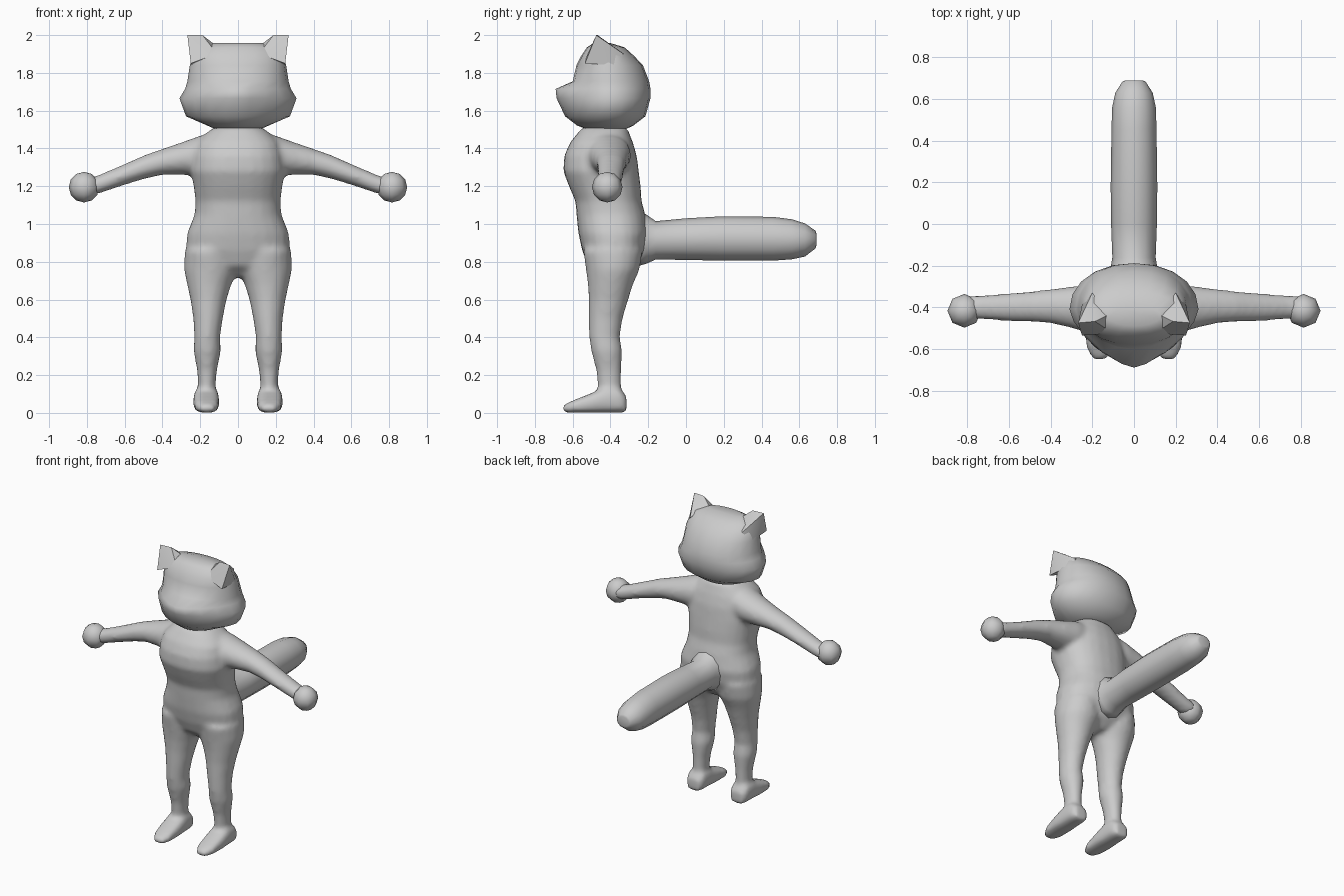
import bpy, bmesh, math

grey = bpy.data.materials.new("plain grey")
grey.diffuse_color = (0.6, 0.6, 0.6, 1)


def spow(v, e):
    return math.copysign(abs(v) ** e, v)


def loft(bm, axis, rows, n=20, p=2.0, side=1):
    """Rows are (t, a0, a1, b0, b1[, widest b, front exponent]) along an axis."""
    rings = []
    for t, a0, a1, b0, b1, *extra in rows:
        mid, front = extra if extra else ((b0 + b1) / 2, p)
        ring = []
        for i in range(n):
            ang = 2 * math.pi * i / n
            c, s = math.cos(ang), math.sin(ang)
            e = 2 / (front if s < 0 else p)
            a = (a0 + a1) / 2 + (a1 - a0) / 2 * spow(c, e)
            b = mid + ((b1 - mid) if s > 0 else (mid - b0)) * spow(s, e)
            co = {"x": (t, a, b), "y": (a, t, b), "z": (a, b, t)}[axis]
            ring.append(bm.verts.new((co[0] * side, co[1], co[2])))
        rings.append(ring)
    for r, q in zip(rings, rings[1:]):
        for i in range(n):
            j = (i + 1) % n
            bm.faces.new((r[i], r[j], q[j], q[i]))
    bm.faces.new(rings[0])
    bm.faces.new(rings[-1])


def finish(bm, name, angle=180):
    bmesh.ops.recalc_face_normals(bm, faces=bm.faces)
    me = bpy.data.meshes.new(name)
    bm.to_mesh(me)
    bm.free()
    me.materials.append(grey)
    ob = bpy.data.objects.new(name, me)
    bpy.context.collection.objects.link(ob)
    bpy.ops.object.select_all(action="DESELECT")
    ob.select_set(True)
    bpy.context.view_layer.objects.active = ob
    bpy.ops.object.shade_smooth_by_angle(angle=math.radians(angle))
    return ob


# Body: torso, legs, feet and arms, fused into one soft skin
bm = bmesh.new()
torso = [(0.72, 0.03, -0.45, -0.31), (0.78, 0.19, -0.52, -0.25),
         (0.86, 0.275, -0.55, -0.215), (0.95, 0.27, -0.57, -0.20),
         (1.05, 0.23, -0.58, -0.215), (1.12, 0.225, -0.585, -0.235),
         (1.2, 0.235, -0.62, -0.24), (1.28, 0.25, -0.65, -0.25),
         (1.36, 0.24, -0.645, -0.26), (1.43, 0.22, -0.615, -0.28),
         (1.48, 0.17, -0.575, -0.30), (1.51, 0.13, -0.55, -0.31)]
loft(bm, "z", [(z, -w, w, f, b) for z, w, f, b in torso], 24, 2.3)

leg = [(0.05, 0.115, 0.215, -0.47, -0.335), (0.14, 0.118, 0.212, -0.468, -0.342),
       (0.22, 0.112, 0.216, -0.475, -0.342), (0.33, 0.09, 0.236, -0.503, -0.337),
       (0.4, 0.095, 0.232, -0.513, -0.35), (0.5, 0.08, 0.237, -0.515, -0.335),
       (0.6, 0.06, 0.252, -0.515, -0.305), (0.68, 0.035, 0.27, -0.52, -0.28),
       (0.76, 0.0, 0.287, -0.53, -0.245), (0.86, 0.01, 0.282, -0.545, -0.23)]
foot = [(-0.655, 0.135, 0.195, 0, 0.04), (-0.6, 0.105, 0.228, 0, 0.065),
        (-0.5, 0.098, 0.238, 0, 0.105), (-0.42, 0.1, 0.236, 0, 0.14),
        (-0.35, 0.103, 0.233, 0, 0.13), (-0.315, 0.12, 0.215, 0, 0.09)]
arm = [(0.1, -0.53, -0.30, 1.28, 1.49), (0.2, -0.53, -0.29, 1.255, 1.468),
       (0.3, -0.50, -0.30, 1.26, 1.432), (0.4, -0.477, -0.313, 1.26, 1.398),
       (0.49, -0.47, -0.323, 1.24, 1.367), (0.6, -0.467, -0.333, 1.207, 1.318),
       (0.74, -0.458, -0.342, 1.16, 1.258), (0.8, -0.455, -0.345, 1.15, 1.24)]
for s in (1, -1):
    loft(bm, "z", leg, side=s)
    loft(bm, "y", foot, p=2.8, side=s)
    loft(bm, "x", arm, side=s)
body = finish(bm, "body")
remesh = body.modifiers.new("fuse", "REMESH")
remesh.mode = "VOXEL"
remesh.voxel_size = 0.016
remesh.use_smooth_shade = True
soft = body.modifiers.new("soften", "SMOOTH")
soft.factor = 0.5
soft.iterations = 6

# Hands: coarse balls
for s, name in ((1, "left_hand"), (-1, "right_hand")):
    bm = bmesh.new()
    bmesh.ops.create_uvsphere(bm, u_segments=8, v_segments=6, radius=0.081)
    bmesh.ops.translate(bm, verts=bm.verts, vec=(0.815 * s, -0.417, 1.195))
    finish(bm, name)

# Tail: straight blunt tube
tail = [(-0.28, 0.13, 0.77, 1.09), (-0.21, 0.112, 0.79, 1.05),
        (-0.16, 0.104, 0.812, 1.015), (0.0, 0.11, 0.81, 1.03),
        (0.18, 0.112, 0.806, 1.04), (0.46, 0.108, 0.806, 1.038),
        (0.56, 0.105, 0.813, 1.025), (0.63, 0.09, 0.828, 1.003),
        (0.685, 0.055, 0.87, 0.965), (0.69, 0.04, 0.885, 0.95)]
bm = bmesh.new()
loft(bm, "y", [(y, -w, w, z0, z1) for y, w, z0, z1 in tail], 12)
finish(bm, "tail")

# Head: rounded skull with a pointed snout
head = [(1.498, 0.11, -0.51, -0.33, 2), (1.52, 0.16, -0.575, -0.28, 1.9),
        (1.57, 0.275, -0.64, -0.215, 1.7), (1.665, 0.31, -0.685, -0.188, 1.5),
        (1.715, 0.28, -0.69, -0.188, 1.5), (1.755, 0.268, -0.60, -0.195, 1.9),
        (1.84, 0.255, -0.58, -0.228, 2.2), (1.89, 0.24, -0.555, -0.275, 2.3),
        (1.935, 0.205, -0.525, -0.325, 2.3), (1.958, 0.13, -0.49, -0.40, 2)]
bm = bmesh.new()
loft(bm, "z", [(z, -w, w, f, b, min(-0.41, b - 0.04), p) for z, w, f, b, p in head], 20, 2.1)
finish(bm, "head")

# Ears: wedges with a short level edge on top
ear = [(0.188, -0.468, 2.0), (0.268, -0.475, 2.0), (0.13, -0.505, 1.925),
       (0.13, -0.44, 1.955), (0.25, -0.535, 1.85), (0.17, -0.53, 1.88),
       (0.20, -0.33, 1.90), (0.248, -0.38, 1.84)]
for s, name in ((1, "left_ear"), (-1, "right_ear")):
    bm = bmesh.new()
    for x, y, z in ear:
        bm.verts.new((x * s, y, z))
    bmesh.ops.convex_hull(bm, input=bm.verts)
    finish(bm, name, 45)
